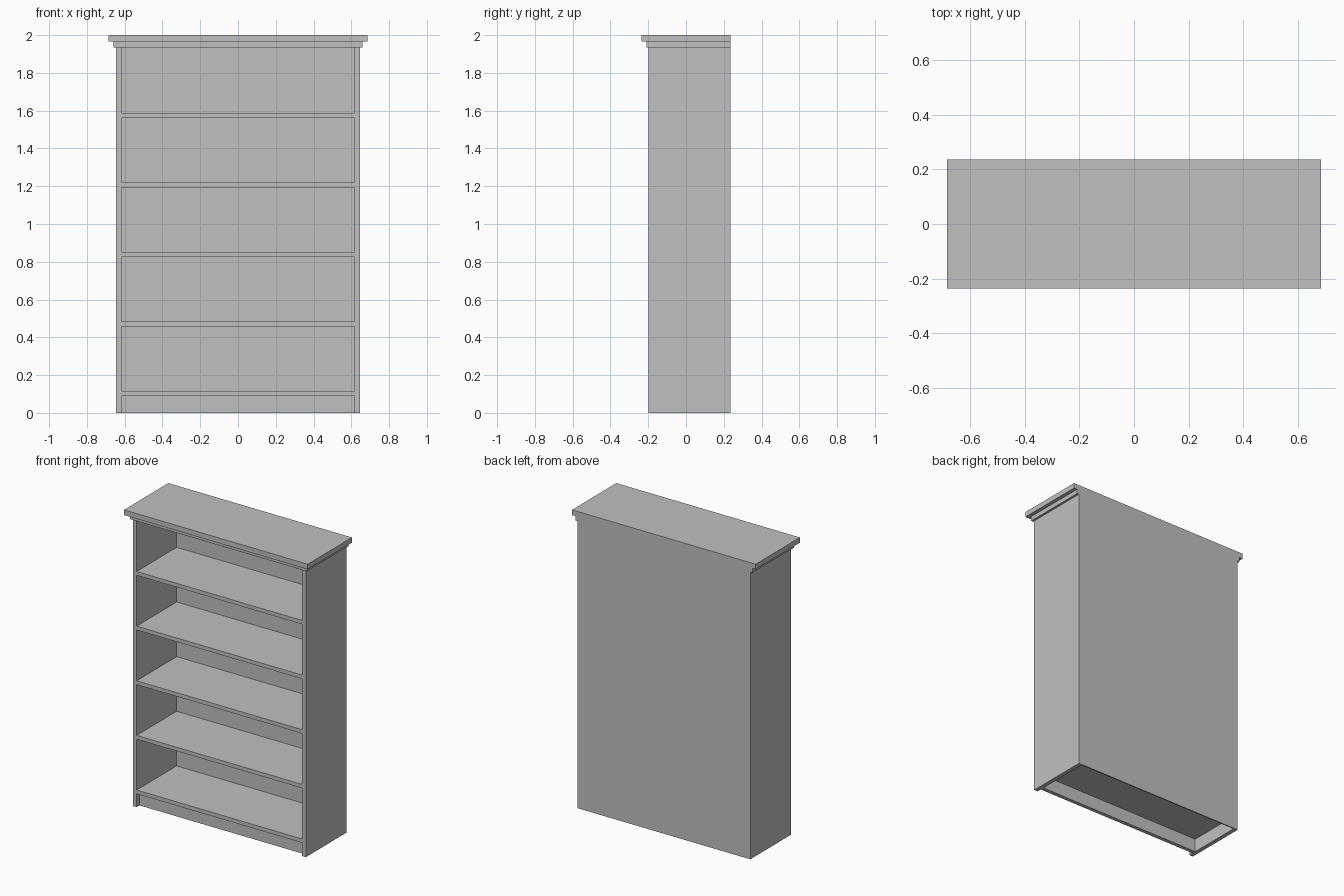
import bpy

cube = bpy.data.objects.get("Cube")
if cube:
    bpy.data.objects.remove(cube, do_unlink=True)

GREY = (0.53, 0.53, 0.53, 1)
paint = bpy.data.materials.new("plain grey")
paint.use_nodes = True
paint.diffuse_color = GREY
paint.node_tree.nodes["Principled BSDF"].inputs["Base Color"].default_value = GREY


def board(name, x, y, z):
    """Box given by its (min, max) range on each axis."""
    bpy.ops.mesh.primitive_cube_add(size=1)
    ob = bpy.context.object
    ob.name = name
    for v in ob.data.vertices:
        v.co = [lo if c < 0 else hi for c, (lo, hi) in zip(v.co, (x, y, z))]
    ob.data.materials.append(paint)
    return ob


OUTER, INNER = 0.645, 0.617      # half widths outside and inside the sides
FRONT, BACK = -0.198, 0.236
BACK_INNER = BACK - 0.008
TOP = 1.935                      # top of the sides
inside = (-INNER, INNER)

# Upright sides
board("left_side", (INNER, OUTER), (FRONT, BACK), (0, TOP))
board("right_side", (-OUTER, -INNER), (FRONT, BACK), (0, TOP))

# Thin back panel
board("back_panel", inside, (BACK_INNER, BACK), (0, TOP))

# Evenly spaced shelves, flush with the front
for i in range(5):
    z = 0.115 + i * 0.3683
    board(f"shelf_{i + 1}", inside, (FRONT, BACK_INNER), (z - 0.026, z))

# Recessed kick board under the lowest shelf
board("kick_board", inside, (FRONT + 0.03, FRONT + 0.056), (0, 0.089))

# Stepped top, flush at the back
board("top_moulding", (-0.66, 0.66), (-0.21, BACK), (TOP, 1.965))
board("top_board", (-0.685, 0.685), (-0.236, BACK), (1.965, 2))
